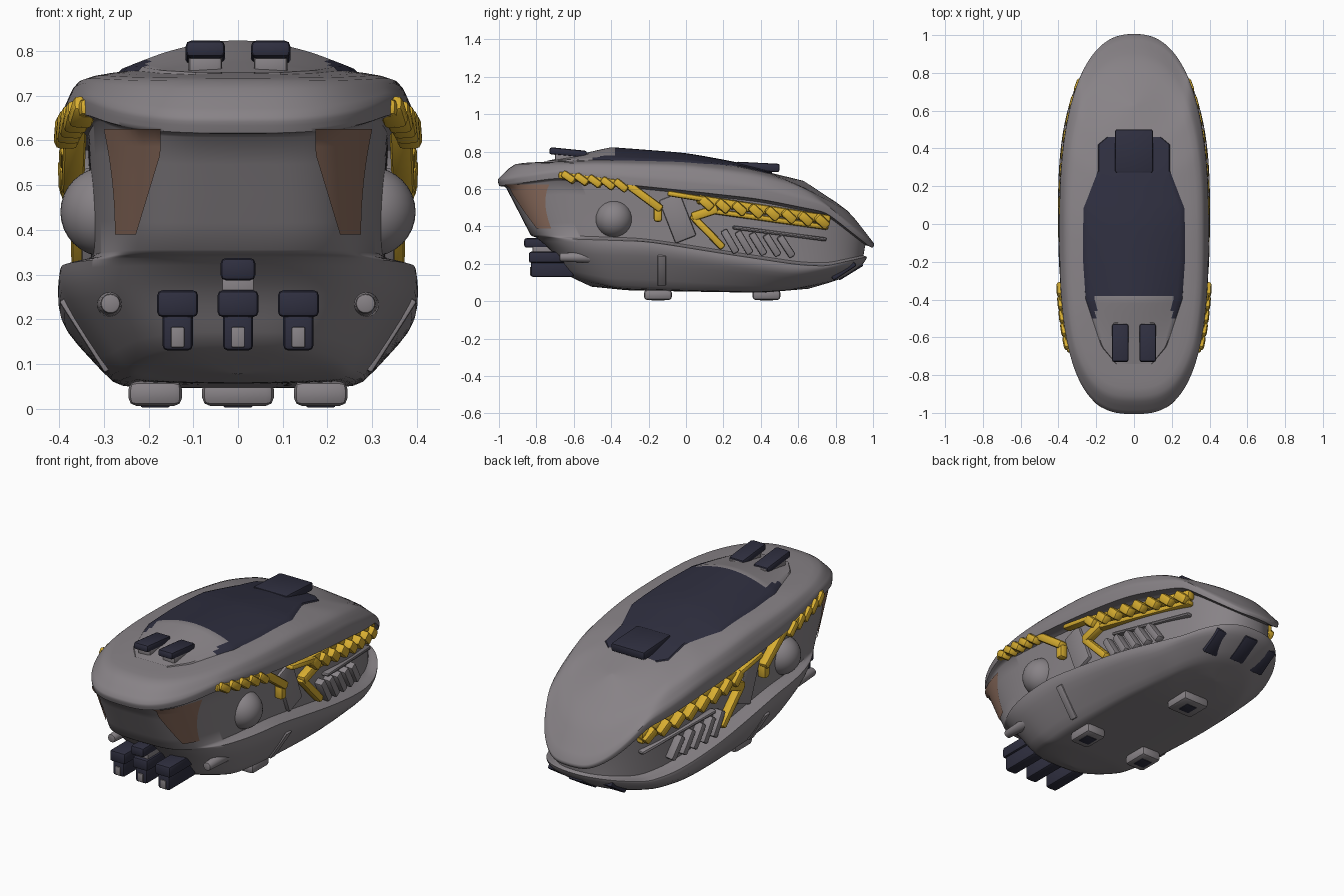
import bpy, bmesh, math
from mathutils import Vector, Matrix
from mathutils.bvhtree import BVHTree

if "Cube" in bpy.data.objects:
    bpy.data.objects.remove(bpy.data.objects["Cube"])


def material(name, rgb):
    m = bpy.data.materials.new(name)
    m.diffuse_color = (*rgb, 1)
    m.use_nodes = True
    m.node_tree.nodes["Principled BSDF"].inputs["Base Color"].default_value = m.diffuse_color
    return m


GREY = material("hull grey", (0.245, 0.225, 0.24))
NAVY = material("dark navy", (0.028, 0.028, 0.05))
GOLD = material("gold trim", (0.68, 0.42, 0.03))
BROWN = material("brown patch", (0.25, 0.145, 0.105))


def finish(name, bm, mats, bevel=0.0, subsurf=0, angle=40):
    bmesh.ops.recalc_face_normals(bm, faces=bm.faces)
    me = bpy.data.meshes.new(name)
    bm.to_mesh(me)
    bm.free()
    ob = bpy.data.objects.new(name, me)
    bpy.context.collection.objects.link(ob)
    for m in mats:
        me.materials.append(m)
    bpy.ops.object.select_all(action='DESELECT')
    ob.select_set(True)
    bpy.context.view_layer.objects.active = ob
    if bevel:
        b = ob.modifiers.new("bevel", 'BEVEL')
        b.width, b.segments = bevel, 2
        bpy.ops.object.modifier_apply(modifier="bevel")
    if subsurf:
        s = ob.modifiers.new("smooth", 'SUBSURF')
        s.levels = subsurf
        bpy.ops.object.modifier_apply(modifier="smooth")
    bpy.ops.object.shade_smooth_by_angle(angle=math.radians(angle))
    return ob


def lerp(table, v):
    if v <= table[0][0]:
        return table[0][1]
    for (a, p), (b, q) in zip(table, table[1:]):
        if v <= b:
            return p + (q - p) * (v - a) / (b - a)
    return table[-1][1]


def boxes(name, mat, specs, bevel=0.01):
    """Each spec is (start, end, x width, height): a box running from start to end."""
    bm = bmesh.new()
    for a, b, w, h in specs:
        a, b = Vector(a), Vector(b)
        ydir = (b - a).normalized()
        zdir = Vector((1, 0, 0)).cross(ydir).normalized()
        xdir = ydir.cross(zdir)
        rot = Matrix((xdir, ydir, zdir)).transposed().to_4x4()
        size = Matrix.Diagonal((w, (b - a).length, h, 1))
        bmesh.ops.create_cube(bm, size=1, matrix=Matrix.Translation((a + b) / 2) @ rot @ size)
    return finish(name, bm, [mat], bevel)


def lowered(table, d):
    return [(y, z - d) for y, z in table]


# Heights along y of the two recess edges and the lower chine
UPPER = [(-1, .615), (-.68, .66), (0, .59), (.4, .545), (.75, .475), (.99, .285)]
LOWER = [(-.8, .345), (-.2, .325), (.2, .26), (.6, .2), (.75, .193), (.96, .242)]
BELLY = [(-.64, .14), (-.4, .075), (0, .06), (.4, .05), (.6, .065), (.82, .115)]
DECK = [(-.92, .737), (-.5, .74), (0, .725), (.4, .675), (.6, .625), (.87, .485)]

# Hull: stacked plan outlines (front y, back y, half width, front squareness, crease, heights)
LAYERS = [
    (-0.72, 0.62, 0.24, 2.8, 0, [(-.72, .748), (-.4, .765), (0, .76), (.25, .735), (.62, .65)]),
    (-0.92, 0.87, 0.365, 2.8, .4, DECK),
    (-1.01, 1.01, 0.395, 2.8, .5, [(-1, .65), (-.68, .70), (.4, .615), (.75, .52), (1, .305)]),
    (-1.0, 1.0, 0.397, 2.8, .8, UPPER),
    (-0.965, 0.96, 0.335, 3.7, .7, lowered(UPPER, .008)),
    (-0.83, 0.95, 0.328, 4.0, .7, lowered(LOWER, -.005)),
    (-0.80, 0.97, 0.402, 3.0, .8, lowered(LOWER, .005)),
    (-0.71, 0.95, 0.405, 3.3, .2, [(-.71, .265), (-.2, .26), (.6, .145), (.95, .195)]),
    (-0.64, 0.82, 0.28, 3.2, .4, BELLY),
    (-0.5, 0.65, 0.22, 3.0, 0, [(-.5, .075), (-.3, .057), (.4, .045), (.65, .065)]),
]
N = 64


def outline(layer):
    yf, yb, w, square, _, zs = layer
    mid, half = (yf + yb) / 2, (yb - yf) / 2
    pts = []
    for i in range(N):
        t = -math.pi / 2 + 2 * math.pi * i / N
        c, s = math.cos(t), math.sin(t)
        e = 2 / (square if s < 0 else 2.4)
        x = math.copysign(abs(c) ** e, c) * w if abs(c) > 1e-6 else 0
        y = mid + math.copysign(abs(s) ** e, s) * half
        pts.append((x, y, lerp(zs, y)))
    return pts


bm = bmesh.new()
rings = [[bm.verts.new(p) for p in outline(l)] for l in LAYERS]
for r, q in zip(rings, rings[1:]):
    for i in range(N):
        j = (i + 1) % N
        bm.faces.new((r[i], r[j], q[j], q[i]))
for r in (rings[0], rings[-1]):          # caps as strips across the hull
    for i in range(N // 2):
        loop = [r[i], r[i + 1], r[N - i - 1], r[(N - i) % N]]
        bm.faces.new(list(dict.fromkeys(loop)))
crease = bm.edges.layers.float.new("crease_edge")
for r, l in zip(rings, LAYERS):
    for i in range(N):
        bm.edges.get((r[i], r[(i + 1) % N]))[crease] = l[4]
hull = finish("hull", bm, [GREY], subsurf=2, angle=50)
tree = BVHTree.FromObject(hull, bpy.context.evaluated_depsgraph_get())


def deck_z(x, y):
    hit = tree.ray_cast(Vector((x, y, 2)), Vector((0, 0, -1)))[0]
    return hit.z if hit else 0.7


def nose_y(x, z):
    hit = tree.ray_cast(Vector((x, -2, z)), Vector((0, 1, 0)))[0]
    return hit.y if hit else -0.8


def lip_x(y):
    e = 2.8 if y < 0 else 2.4
    return 0.395 * (1 - min(abs(y), .99) ** e) ** (1 / e)


def grid(name, rows, mats, rule=None):
    bm = bmesh.new()
    vs = [[bm.verts.new(p) for p in row] for row in rows]
    for a, b in zip(vs, vs[1:]):
        for i in range(len(a) - 1):
            f = bm.faces.new((a[i], a[i + 1], b[i + 1], b[i]))
            if rule:
                f.material_index = rule(f.calc_center_median())
    return finish(name, bm, mats)


# Raised back hump, navy at the rear with prongs round the grey front
WIDTH = [(-.74, .10), (-.65, .18), (-.4, .265), (-.2, .28), (.08, .28), (.28, .2), (.42, .2), (.46, .15)]
RISE = [(-.74, .0), (-.6, .02), (-.4, .055), (0, .03), (.25, .01), (.46, .003)]
rows = []
for k in range(61):
    y = -.74 + 1.2 * k / 60
    w, h = lerp(WIDTH, y), lerp(RISE, y)
    us = [-1 + i / 14 for i in range(29)]
    rows.append([(u * w, y, deck_z(u * w, y) + (-.01 if abs(u) == 1 else .005 + h * (1 - u * u) ** 1.2)) for u in us])
grid("back_hump", rows, [GREY, NAVY], lambda c: int(c.y > -.38 or (c.y > -.5 and abs(c.x) > .2)))

# Top blocks
boxes("rear_deck_block", NAVY, [((0, .27, .724), (0, .5, .712), .2, .045)])
boxes("front_deck_blocks", NAVY, [((s * .073, -.73, .805), (s * .073, -.53, .785), .088, .038) for s in (-1, 1)], .012)
boxes("front_deck_mounts", GREY, [((s * .073, -.7, .765), (s * .073, -.52, .77), .075, .05) for s in (-1, 1)])

# Nose guns
guns, plates = [], []
for x in (-.135, 0, .135):
    guns += [((x, -.84, .235), (x, -.62, .235), .092, .06), ((x, -.83, .175), (x, -.6, .175), .068, .09)]
    plates.append(((x, -.835, .16), (x, -.8, .16), .03, .045))
guns.append(((0, -.865, .312), (0, -.72, .312), .078, .05))
plates.append(((0, -.82, .275), (0, -.66, .275), .07, .05))
boxes("nose_guns", NAVY, guns, .012)
boxes("gun_plates", GREY, plates, .003)

# Underside feet with dark nozzles
spots = [(-.185, -.15), (.185, -.15), (0, .43)]
boxes("feet", GREY, [((x, y - .075, .034), (x, y + .075, .034), .12 if x else .16, .055) for x, y in spots], .018)
boxes("foot_nozzles", NAVY, [((x, y - .035, .012), (x, y + .035, .012), .065, .018) for x, y in spots], .004)

# Rear vents
boxes("rear_vents", NAVY, [((x, .81 - abs(x) * .2, .125), (x, .94 - abs(x) * .25, .205), .085, .035) for x in (-.15, 0, .15)], .008)

for s, side in ((1, "right"), (-1, "left")):
    def strip(a, b, h, w=.05, off=.015):
        return ((s * (lip_x(a[0]) - off), *a), (s * (lip_x(b[0]) - off), *b), w, h)

    # Gold trim: bars plus slanted lumps
    gold = [strip((-.68, .675), (-.36, .63), .04, off=.012), strip((-.34, .645), (-.13, .49), .045, off=.025),
            strip((-.15, .52), (-.15, .425), .045, off=.035), strip((-.1, .578), (.1, .545), .03, off=.02),
            strip((.06, .545), (.77, .435), .05, off=.03), strip((.17, .495), (.03, .45), .05, off=.04),
            strip((.03, .46), (.2, .285), .04, off=.045), strip((.12, .485), (.76, .395), .03, off=.04)]
    for k in range(5):
        y = -.63 + k * .07
        gold.append(strip((y - .03, .685 - k * .01), (y + .035, .64 - k * .012), .042, .055, .005))
    for k in range(8):
        y = .11 + k * .088
        z = .52 - k * .0135
        gold.append(strip((y - .03, z + .03), (y + .03, z - .025), .05, .055, .02))
    boxes(side + "_gold_trim", GOLD, gold, .014)

    # Recess ribs, frame panel and lower hull band
    ribs = [strip((.2 + k * .075, .38 - k * .008), (.27 + k * .075, .26 - k * .005), .04, .05, .045) for k in range(5)]
    ribs += [strip((-.09, .56), (.0, .33), .12, .05, .07), strip((.25, .395), (.75, .33), .02, .04, .045)]
    boxes(side + "_recess_ribs", GREY, ribs, .016)
    boxes(side + "_hull_band", GREY, [((s * .392, -.13, .245), (s * .29, -.13, .085), .02, .045)], .006)

    # Side dome
    bm = bmesh.new()
    bmesh.ops.create_uvsphere(bm, u_segments=32, v_segments=16, radius=.1,
                              matrix=Matrix.Translation((s * .297, -.385, .44)))
    finish(side + "_dome", bm, [GREY])

    # Nose peg beside the guns
    bm = bmesh.new()
    bmesh.ops.create_cone(bm, cap_ends=True, segments=20, radius1=.022, radius2=.032, depth=.2,
                          matrix=Matrix.Translation((s * .285, -.575, .235)) @ Matrix.Rotation(-math.pi / 2, 4, 'X'))
    finish(side + "_nose_peg", bm, [GREY], .006)

    # Brown cheek patch laid on the nose
    rows = []
    for k in range(13):
        t = k / 12
        z = .39 + .235 * t
        x0, x1 = .225 - .055 * min(1, t * 1.3), .272 + .025 * t * t
        xs = [x0 + (x1 - x0) * i / 10 for i in range(11)]
        rows.append([(s * (x + .003), nose_y(s * x, z) - .006, z) for x in xs])
    grid(side + "_cheek_patch", rows, [BROWN])
